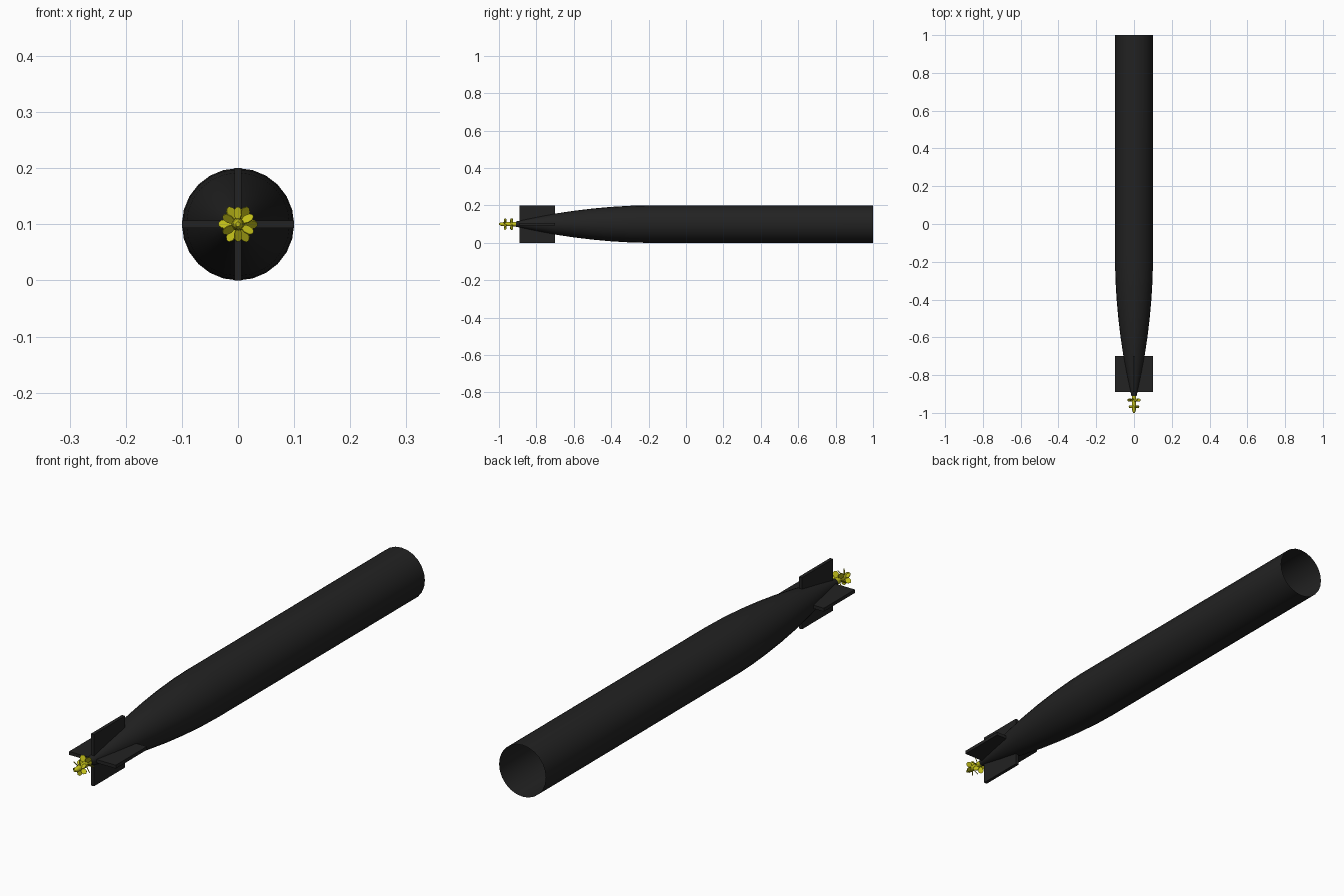
import bpy, bmesh, math
from mathutils import Matrix, Vector

cube = bpy.data.objects.get("Cube")
if cube:
    bpy.data.objects.remove(cube, do_unlink=True)

AXIS_Z = 0.1


def material(name, rgb):
    m = bpy.data.materials.new(name)
    m.use_nodes = True
    m.diffuse_color = (*rgb, 1)
    m.node_tree.nodes["Principled BSDF"].inputs["Base Color"].default_value = (*rgb, 1)
    return m


black = material("matte black", (0.016, 0.016, 0.016))
yellow = material("brass yellow", (0.55, 0.53, 0.01))


def finish(bm, name, mat, smooth=True):
    """Turn a bmesh built around the y axis into an object on the body axis."""
    bmesh.ops.recalc_face_normals(bm, faces=bm.faces)
    mesh = bpy.data.meshes.new(name)
    bm.to_mesh(mesh)
    bm.free()
    mesh.materials.append(mat)
    ob = bpy.data.objects.new(name, mesh)
    ob.location.z = AXIS_Z
    bpy.context.collection.objects.link(ob)
    if smooth:
        bpy.ops.object.select_all(action='DESELECT')
        ob.select_set(True)
        bpy.context.view_layer.objects.active = ob
        bpy.ops.object.shade_smooth_by_angle(angle=math.radians(35))
    return ob


def lathe(name, profile, sides, mat, cap_start=True, cap_end=False):
    """Revolve (y, radius) points around the y axis."""
    bm = bmesh.new()
    rings = []
    for y, r in profile:
        angles = [2 * math.pi * i / sides for i in range(sides)]
        rings.append([bm.verts.new((r * math.cos(a), y, r * math.sin(a))) for a in angles])
    for a, b in zip(rings, rings[1:]):
        for i in range(sides):
            j = (i + 1) % sides
            bm.faces.new((a[i], a[j], b[j], b[i]))
    if cap_start:
        bm.faces.new(rings[0])
    if cap_end:
        bm.faces.new(rings[-1])
    return finish(bm, name, mat)


# Hull: tapered tail running into a straight tube, open at the far end
lathe("hull", [(-0.91, 0.014), (-0.8, 0.037), (-0.7, 0.056), (-0.6, 0.071),
               (-0.5, 0.083), (-0.4, 0.092), (-0.3, 0.098), (-0.22, 0.1), (1, 0.1)], 24, black)

# Four tail fins in a cross
for k, name in enumerate(("left_fin", "top_fin", "right_fin", "bottom_fin")):
    bm = bmesh.new()
    bmesh.ops.create_cube(bm, size=1)
    bmesh.ops.scale(bm, vec=(0.092, 0.19, 0.013), verts=bm.verts)
    bmesh.ops.translate(bm, vec=(0.054, -0.795, 0), verts=bm.verts)
    bmesh.ops.rotate(bm, matrix=Matrix.Rotation(-k * math.pi / 2, 3, 'Y'), verts=bm.verts)
    finish(bm, name, black, smooth=False)

# Propeller shaft with a rounded end
lathe("propeller_shaft", [(-1, 0.004), (-0.99, 0.009), (-0.965, 0.011), (-0.905, 0.012)],
      12, yellow, cap_end=True)


def propeller(name, y, radius, blades, pitch, phase):
    """Ring of thin, pitched paddle blades."""
    bm = bmesh.new()
    outline = [(0.2, -0.12), (0.55, -0.3), (0.85, -0.27), (1, -0.08),
               (1, 0.08), (0.85, 0.27), (0.55, 0.3), (0.2, 0.12)]
    for k in range(blades):
        turn = (Matrix.Rotation(phase + 2 * math.pi * k / blades, 3, 'Y')
                @ Matrix.Rotation(pitch, 3, 'X'))
        layers = []
        for t in (-0.001, 0.001):
            layers.append([bm.verts.new(turn @ Vector((u * radius, t, w * radius)) + Vector((0, y, 0)))
                           for u, w in outline])
        low, high = layers
        bm.faces.new(low)
        bm.faces.new(high[::-1])
        for i in range(len(low)):
            j = (i + 1) % len(low)
            bm.faces.new((low[i], high[i], high[j], low[j]))
    return finish(bm, name, yellow, smooth=False)


# Contra-rotating propeller pair
propeller("front_propeller", -0.932, 0.035, 6, math.radians(45), 0.0)
propeller("rear_propeller", -0.967, 0.031, 6, math.radians(-45), math.radians(30))
